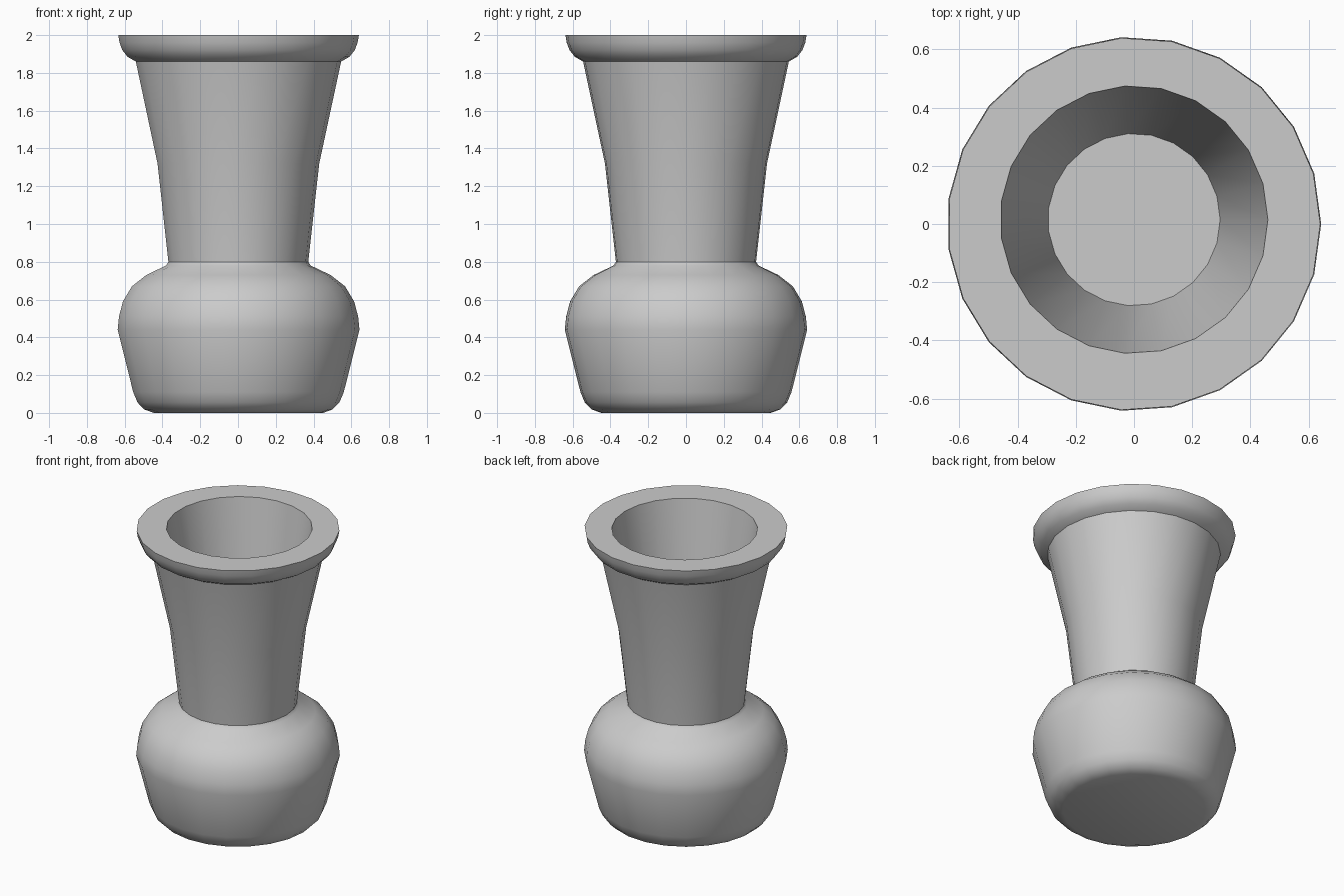
import bpy
import bmesh
from math import cos, sin, pi, radians

if "Cube" in bpy.data.objects:
    bpy.data.objects.remove(bpy.data.objects["Cube"])

SIDES = 23

# Outer silhouette, (radius, height) from the base up to the rim
outer = [(0.45, 0.0), (0.50, 0.018), (0.537, 0.055), (0.56, 0.11),
         (0.643, 0.44), (0.636, 0.51), (0.615, 0.59), (0.567, 0.67),
         (0.49, 0.73), (0.385, 0.78), (0.372, 0.80),
         (0.43, 1.32), (0.546, 1.86),
         (0.59, 1.885), (0.618, 1.92), (0.633, 1.96), (0.64, 2.0)]

# Tapered hollow inside the neck, very slightly off centre
inner = [(0.46, 2.0), (0.296, 0.95)]
HOLE_Y = 0.015

bm = bmesh.new()


def ring(r, z, y=0.0):
    return [bm.verts.new((r * cos(2 * pi * i / SIDES),
                          y + r * sin(2 * pi * i / SIDES), z))
            for i in range(SIDES)]


rings = [ring(r, z) for r, z in outer] + [ring(r, z, HOLE_Y) for r, z in inner]

# Walls, rim and hollow
for a, b in zip(rings, rings[1:]):
    for i in range(SIDES):
        j = (i + 1) % SIDES
        bm.faces.new((a[i], a[j], b[j], b[i]))

# Base and inside floor
bm.faces.new(rings[0][::-1])
bm.faces.new(rings[-1])

mesh = bpy.data.meshes.new("vase")
bm.to_mesh(mesh)
bm.free()
vase = bpy.data.objects.new("vase", mesh)
bpy.context.collection.objects.link(vase)

bpy.context.view_layer.objects.active = vase
vase.select_set(True)
bpy.ops.object.shade_smooth_by_angle(angle=radians(35))
